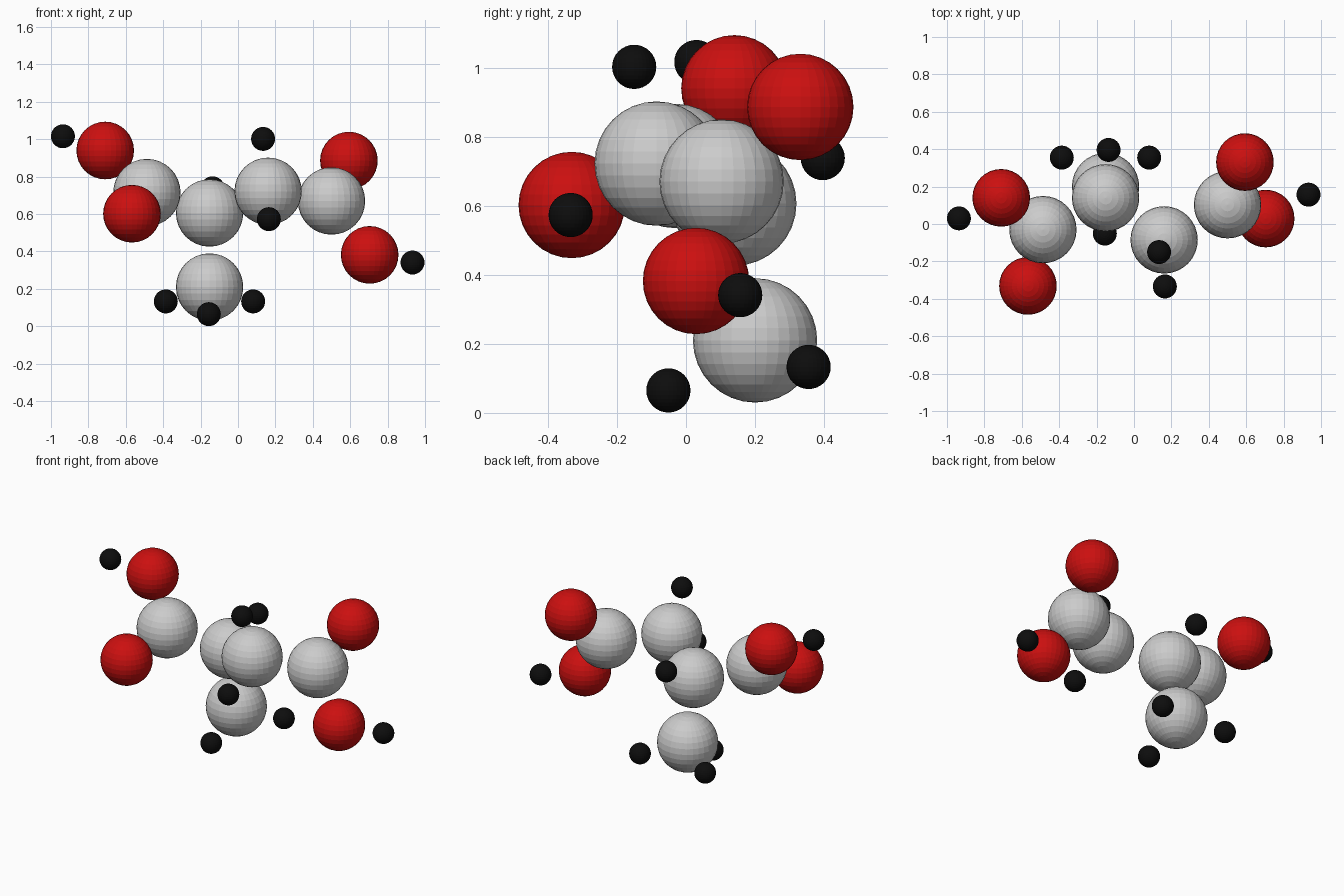
import bpy


def material(name, color):
    mat = bpy.data.materials.new(name)
    mat.diffuse_color = color
    return mat


red = material("red", (0.6, 0.005, 0.005, 1))
black = material("black", (0.004, 0.004, 0.004, 1))


def add_atoms(name, radius, centres, mat=None):
    """One flat-faceted ball per centre, all the same size and colour."""
    for i, centre in enumerate(centres, 1):
        bpy.ops.mesh.primitive_uv_sphere_add(
            segments=32, ring_count=16, radius=radius, location=centre)
        ball = bpy.context.object
        ball.name = f"{name}_{i}"
        if mat:
            ball.data.materials.append(mat)


# Large grey carbon balls: chain of four plus the hanging branch
add_atoms("carbon", 0.18, [
    (-0.487, -0.03, 0.715),
    (-0.152, 0.14, 0.606),
    (0.161, -0.085, 0.722),
    (0.50, 0.103, 0.67),
    (-0.152, 0.20, 0.21),
])

# Red oxygen balls, two at each end
add_atoms("oxygen", 0.154, [
    (-0.71, 0.14, 0.94),
    (-0.567, -0.331, 0.602),
    (0.593, 0.331, 0.886),
    (0.704, 0.029, 0.382),
], red)

# Small black hydrogen balls
add_atoms("hydrogen", 0.064, [
    (-0.936, 0.03, 1.016),
    (0.134, -0.15, 1.002),
    (0.165, -0.334, 0.573),
    (0.933, 0.157, 0.341),
    (-0.386, 0.355, 0.133),
    (0.081, 0.355, 0.133),
    (-0.156, -0.051, 0.065),
    (-0.136, 0.396, 0.738),
], black)
